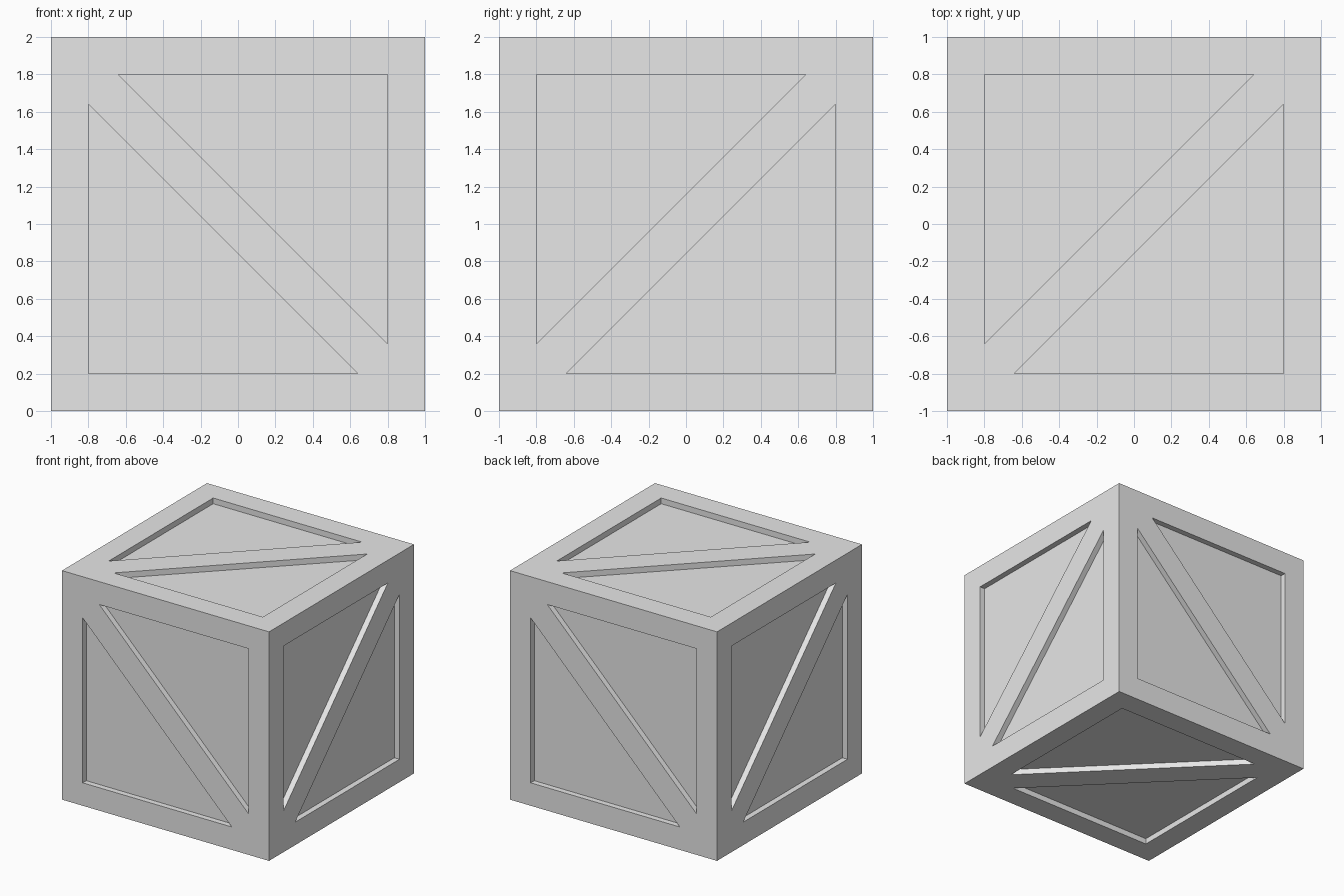
import bpy
import bmesh
from mathutils import Vector

default = bpy.data.objects.get("Cube")
if default:
    bpy.data.objects.remove(default, do_unlink=True)

HALF = 1.0      # half the crate's side
INNER = 0.8     # inner edge of the frame
TIP = 0.64      # where the brace meets the frame
DEPTH = 0.05    # recess depth
CENTRE = Vector((0, 0, HALF))
X, Y, Z = Vector((1, 0, 0)), Vector((0, 1, 0)), Vector((0, 0, 1))

grey = bpy.data.materials.new("crate grey")
grey.use_nodes = True
colour = (0.8, 0.8, 0.8, 1)
grey.diffuse_color = colour
grey.node_tree.nodes["Principled BSDF"].inputs["Base Color"].default_value = colour


def make_object(name, bm):
    bmesh.ops.recalc_face_normals(bm, faces=bm.faces)
    mesh = bpy.data.meshes.new(name)
    bm.to_mesh(mesh)
    bm.free()
    mesh.materials.append(grey)
    obj = bpy.data.objects.new(name, mesh)
    bpy.context.collection.objects.link(obj)
    return obj


def add_prism(bm, normal, u, v):
    """Triangular prism sunk into one side, right angle at the -u, -v corner."""
    outline = [(-INNER, TIP), (-INNER, -INNER), (TIP, -INNER)]
    base = [bm.verts.new(CENTRE + normal * (HALF - DEPTH) + u * a + v * b)
            for a, b in outline]
    face = bm.faces.new(base)
    extruded = bmesh.ops.extrude_face_region(bm, geom=[face], use_keep_orig=True)
    top = [g for g in extruded["geom"] if isinstance(g, bmesh.types.BMVert)]
    bmesh.ops.translate(bm, verts=top, vec=normal * DEPTH * 3)


# Crate body
bm = bmesh.new()
bmesh.ops.create_cube(bm, size=2 * HALF)
bmesh.ops.translate(bm, verts=bm.verts, vec=CENTRE)
crate = make_object("crate", bm)

# Two triangular panels per side, leaving a frame and a diagonal brace
sides = [(-Y, X, Z), (Y, -X, Z), (X, -Y, Z), (-X, Y, Z), (Z, -X, Y), (-Z, X, Y)]
bm = bmesh.new()
for normal, u, v in sides:
    for sign in (1, -1):
        add_prism(bm, normal, u * sign, v * sign)
cutter = make_object("panel_cutter", bm)
cutter.hide_render = True

# Cut the panels, then drop the cutter
cut = crate.modifiers.new("panels", "BOOLEAN")
cut.operation = "DIFFERENCE"
cut.solver = "EXACT"
cut.object = cutter
bpy.context.view_layer.objects.active = crate
bpy.ops.object.modifier_apply(modifier=cut.name)
bpy.data.objects.remove(cutter, do_unlink=True)
